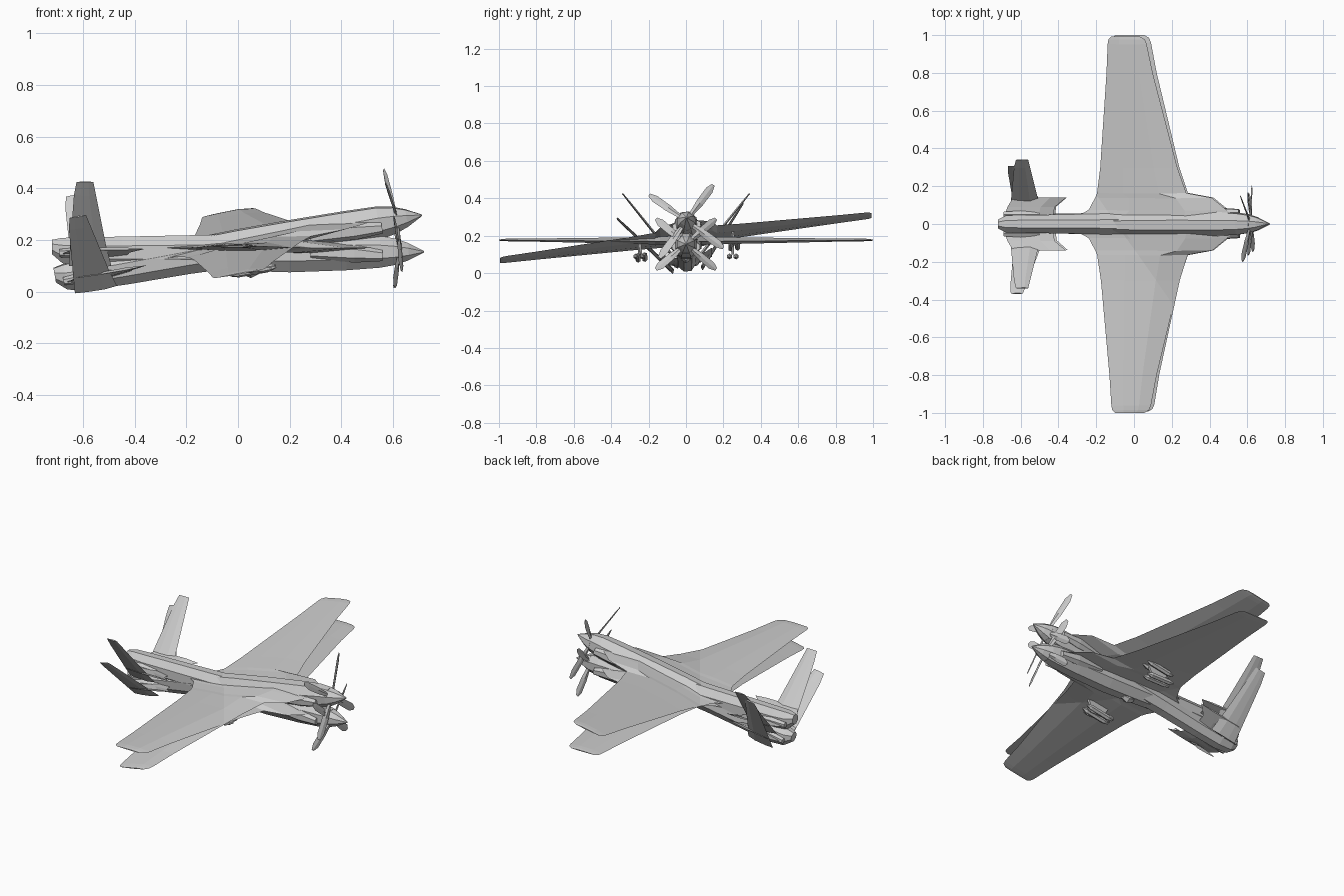
import bpy, bmesh
from math import sin, cos, pi, radians
from mathutils import Matrix, Vector

if "Cube" in bpy.data.objects:
    bpy.data.objects.remove(bpy.data.objects["Cube"])

# Two overlapping copies of one aircraft: one level, one pitched up and banked
LEVEL = Matrix.Translation((0, 0, 0.17))
BANKED = (Matrix.Translation((0, 0, 0.186)) @ Matrix.Rotation(radians(-10), 4, 'Y')
          @ Matrix.Rotation(radians(7), 4, 'X'))


def loft(name, rings, frame):
    """Skin a list of equal-length point rings and cap both ends."""
    bm = bmesh.new()
    vs = [[bm.verts.new(frame @ Vector(p)) for p in r] for r in rings]
    n = len(rings[0])
    for a, b in zip(vs, vs[1:]):
        for i in range(n):
            bm.faces.new((a[i], a[(i + 1) % n], b[(i + 1) % n], b[i]))
    bm.faces.new(vs[0])
    bm.faces.new(vs[-1])
    bmesh.ops.recalc_face_normals(bm, faces=bm.faces)
    me = bpy.data.meshes.new(name)
    bm.to_mesh(me)
    bm.free()
    ob = bpy.data.objects.new(name, me)
    bpy.context.collection.objects.link(ob)
    return ob


def body(name, stations, frame, sides=8, y=0):
    """Round body along x from (x, half width, bottom, top)."""
    rings = []
    for x, w, lo, hi in stations:
        rings.append([(x, y + w * cos(2 * pi * (i + .5) / sides) * 1.06,
                       (lo + hi) / 2 + (hi - lo) / 2 * sin(2 * pi * (i + .5) / sides) * 1.06)
                      for i in range(sides)])
    return loft(name, rings, frame)


def panel(name, stations, frame, s, normal=(0, 0, 1)):
    """Lifting surface from (y, z, leading x, trailing x, half thickness)."""
    rings = []
    n = Vector((normal[0], normal[1] * s, normal[2])).normalized()
    for y, z, le, te, t in stations:
        def pt(f, k):
            return Vector((le + (te - le) * f, y * s, z)) + n * k * t
        rings.append([pt(0, 0), pt(.3, 1), pt(.7, .7), pt(1, 0), pt(.7, -.5), pt(.3, -.7)])
    return loft(name, rings, frame)


def aircraft(tag, frame, blade_len, blade_angles):
    # Fuselage
    body(tag + "_fuselage", [
        (.62, .047, -.065, .035), (.55, .058, -.078, .048), (.42, .064, -.088, .052),
        (.2, .066, -.096, .055), (0, .06, -.09, .055), (-.2, .055, -.082, .05),
        (-.45, .05, -.08, .045), (-.6, .05, -.075, .042), (-.68, .045, -.06, .04),
        (-.72, .025, -.025, .032)], frame)
    # Spinner
    body(tag + "_spinner", [(.61, .05, -.067, .037), (.66, .034, -.049, .019),
                            (.72, .003, -.018, -.012)], frame)
    # Tail exhausts and belly keel
    for s in (1, -1):
        body(tag + "_tail_pipe", [(-.5, .012, -.03, -.01), (-.6, .022, -.04, .002),
                                  (-.69, .016, -.035, -.005)], frame, 6, .05 * s)
        body(tag + "_nose_intake", [(.56, .016, -.05, -.01), (.45, .024, -.055, .01),
                                    (.28, .012, -.04, .0)], frame, 6, .06 * s)
    body(tag + "_sensor_turret", [(.08, .016, -.1, -.06), (.05, .026, -.115, -.06),
                                  (.01, .016, -.1, -.06)], frame, 6)
    # Propeller blades
    for a in blade_angles:
        d = Vector((0, cos(radians(a)), sin(radians(a))))
        side = Vector((.35, -d.z, d.y)).normalized()
        nrm = d.cross(side)
        hub = Vector((.625, 0, -.015))
        rings = []
        for r, w, t in ((.03, .008, .006), (.5, .021, .004), (.85, .022, .003), (1, .009, .002)):
            c = hub + d * r * blade_len + Vector((-.02 * r, 0, 0))
            rings.append([c + side * w, c + nrm * t, c - side * w, c - nrm * t])
        loft(tag + "_propeller_blade", rings, frame)
    for s in (1, -1):
        # Wing with forward root glove and clipped tip
        panel(tag + "_wing", [
            (.03, 0, .55, -.32, .03), (.075, 0, .5, -.24, .028), (.14, 0, .42, -.205, .025),
            (.165, 0, .285, -.195, .024), (.3, .001, .24, -.175, .02),
            (.8, .005, .12, -.13, .01), (.96, .006, .09, -.12, .008),
            (.985, .006, .08, -.115, .006), (1, .006, .055, -.1, .003)], frame, s)
        # Tail root shelf
        panel(tag + "_tail_shelf", [
            (.03, -.03, -.43, -.69, .013), (.09, -.018, -.42, -.67, .011),
            (.14, -.004, -.36, -.64, .006)], frame, s)
        # Canted tail fin
        panel(tag + "_tail_fin", [
            (.08, -.07, -.49, -.655, .01), (.14, .005, -.51, -.65, .009),
            (.3, .205, -.55, -.635, .006), (.34, .255, -.56, -.625, .004)],
            frame, s, (0, -.25, .2))
        # Underwing pylon and pod
        loft(tag + "_pylon", [[(x, s * .25 + k * .006, z) for x, k in
                               ((a, -1), (a, 1), (b, 1), (b, -1))]
                              for a, b, z in ((.12, -.03, -.005), (.08, 0, -.07))], frame)
        for dy in (-.018, .018):
            body(tag + "_pod", [(.13, .004, -.085, -.077), (.1, .014, -.096, -.066),
                                (-.02, .014, -.096, -.066), (-.05, .006, -.088, -.074)],
                 frame, 6, .25 * s + dy)


aircraft("level", LEVEL, .21, (40, 140, 220, 320))
aircraft("banked", BANKED, .245, (47, 137, 227, 317))
